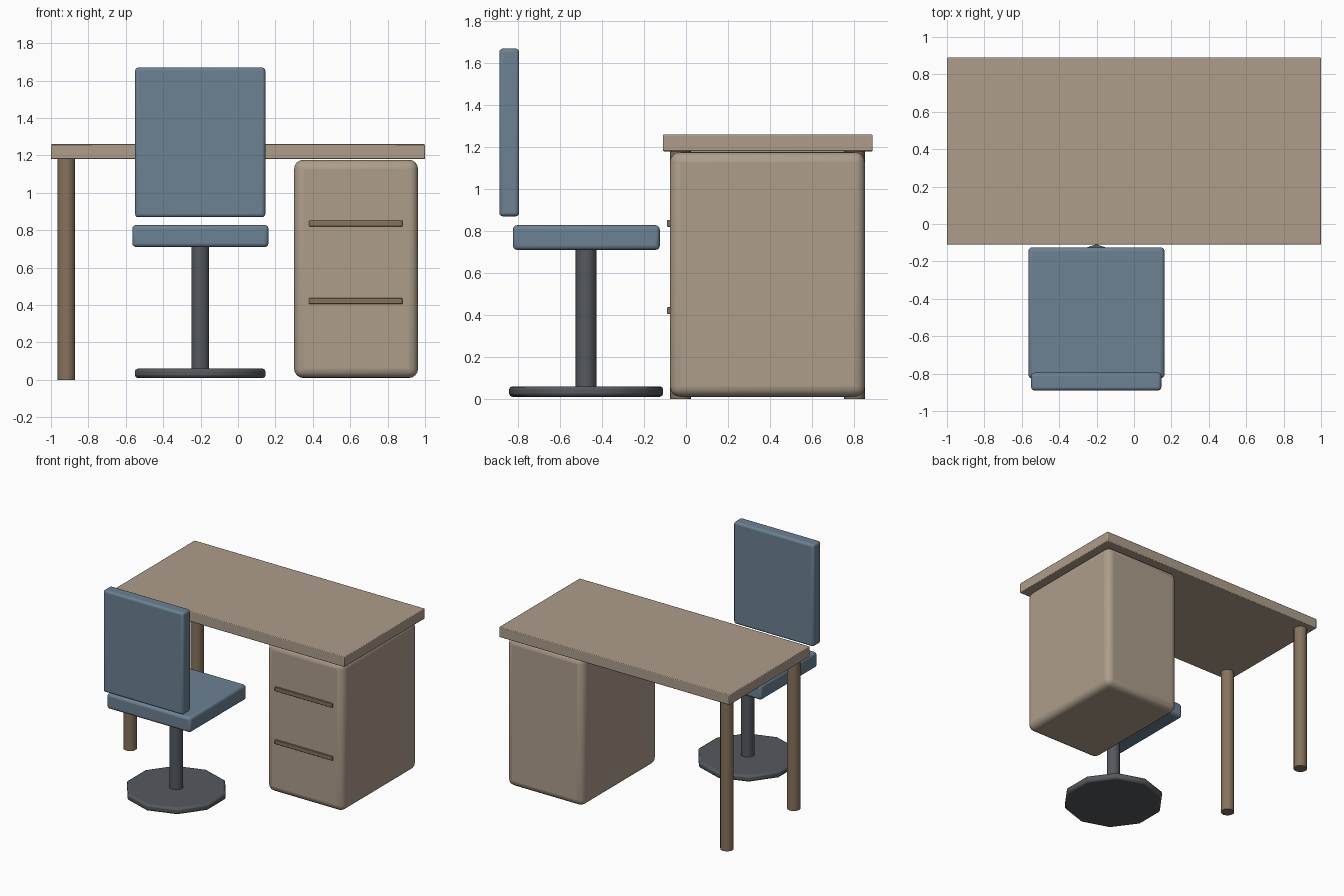
import bpy, math

if "Cube" in bpy.data.objects:
    bpy.data.objects.remove(bpy.data.objects["Cube"])


def material(name, rgb):
    m = bpy.data.materials.new(name)
    m.diffuse_color = (*rgb, 1)
    m.use_nodes = True
    m.node_tree.nodes["Principled BSDF"].inputs["Base Color"].default_value = m.diffuse_color
    return m


WOOD = material("light_wood", (0.42, 0.34, 0.26))
DARK = material("dark_wood", (0.24, 0.17, 0.11))
BLUE = material("blue_fabric", (0.15, 0.22, 0.29))
METAL = material("dark_metal", (0.09, 0.10, 0.11))


def finish(name, mat, bevel, segments):
    o = bpy.context.object
    o.name = name
    o.data.materials.append(mat)
    bpy.ops.object.transform_apply(location=False, rotation=False, scale=True)
    bpy.ops.object.shade_smooth_by_angle(angle=math.radians(40))
    if bevel:
        b = o.modifiers.new("Bevel", 'BEVEL')
        b.width, b.segments = bevel, segments
        b.limit_method = 'ANGLE'
        b.angle_limit = math.radians(40)
    return o


def box(name, x, y, z, mat, bevel=0, segments=3):
    """Box given by (min, max) on each axis."""
    bpy.ops.mesh.primitive_cube_add(size=1, location=[sum(r) / 2 for r in (x, y, z)])
    bpy.context.object.scale = [r[1] - r[0] for r in (x, y, z)]
    return finish(name, mat, bevel, segments)


def cylinder(name, x, y, z, radius, mat, bevel=0):
    bpy.ops.mesh.primitive_cylinder_add(vertices=10, radius=radius, depth=z[1] - z[0],
                                        location=(x, y, sum(z) / 2))
    return finish(name, mat, bevel, 2)


# Desk
box("desk_top", (-1, 1), (-0.11, 0.89), (1.18, 1.26), WOOD, 0.005, 2)
box("drawer_cabinet", (0.30, 0.963), (-0.077, 0.853), (0.01, 1.177), WOOD, 0.05, 4)
for name, z in (("upper", 0.82), ("lower", 0.405)):
    box(name + "_drawer_handle", (0.38, 0.88), (-0.09, -0.06), (z, z + 0.032), DARK, 0.004, 2)
for name, y in (("front", -0.027), ("back", 0.803)):
    cylinder(name + "_desk_leg", -0.918, y, (0, 1.18), 0.05, DARK)

# Chair
box("chair_seat", (-0.565, 0.163), (-0.825, -0.125), (0.71, 0.828), BLUE, 0.02)
box("chair_back", (-0.55, 0.146), (-0.89, -0.795), (0.87, 1.67), BLUE, 0.017)
cylinder("chair_post", -0.202, -0.476, (0.05, 0.72), 0.05, METAL)
cylinder("chair_base", -0.202, -0.476, (0.01, 0.06), 0.367, METAL, 0.015)
